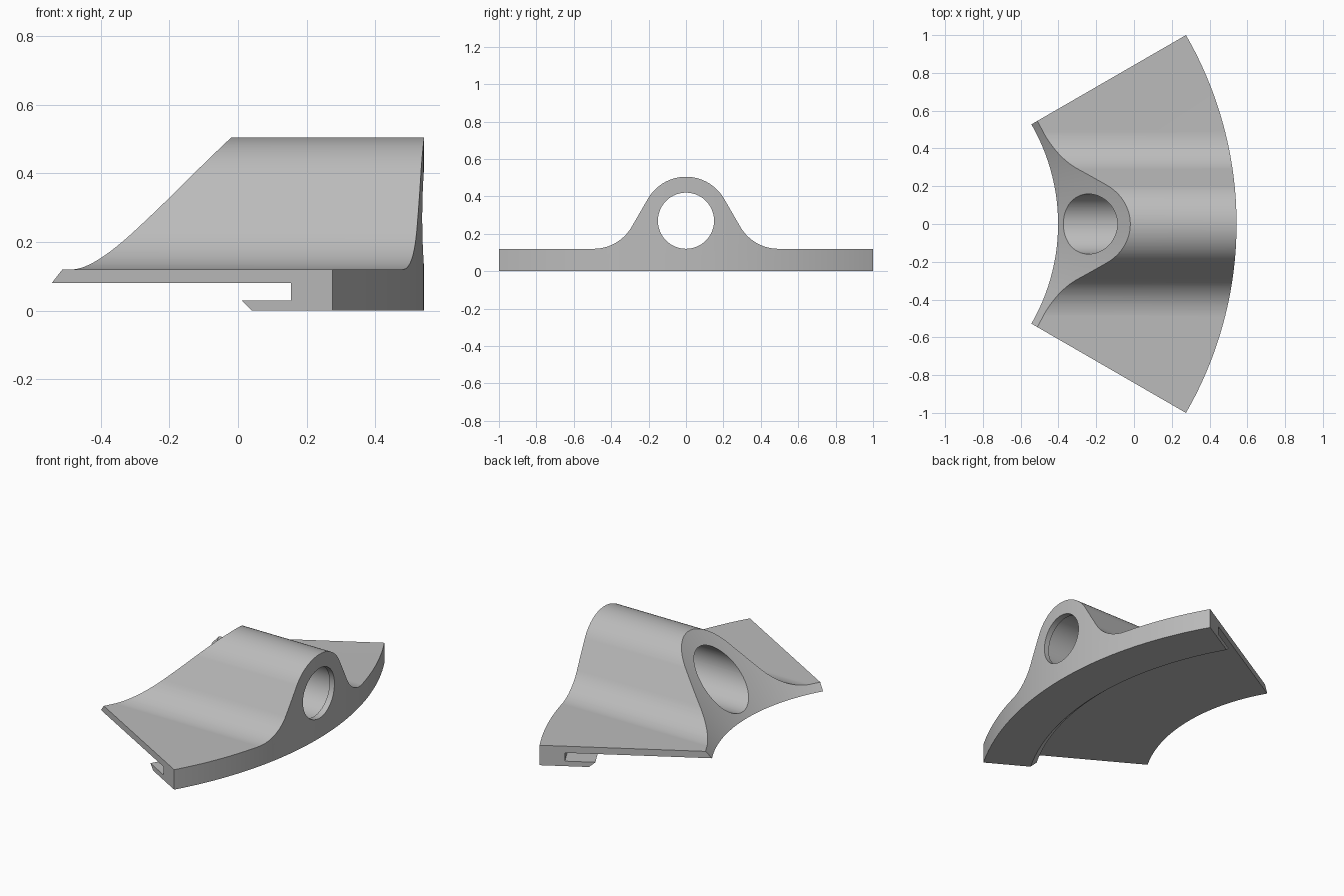
import bpy, bmesh
from math import sin, cos, radians, pi
from mathutils import Matrix, Vector

cube = bpy.data.objects.get("Cube")
if cube:
    bpy.data.objects.remove(cube, do_unlink=True)

AXIS_X = -1.457      # centre of the ring sector
HALF = radians(30)   # half of the sector angle
PLATE = 0.12         # plate top height
HOLE_Z = 0.27        # bore centre height

grey = bpy.data.materials.new("plain grey")
grey.use_nodes = True
colour = (0.5, 0.5, 0.5, 1)
grey.diffuse_color = colour
grey.node_tree.nodes["Principled BSDF"].inputs["Base Color"].default_value = colour


def make_object(name, bm):
    bmesh.ops.recalc_face_normals(bm, faces=bm.faces)
    mesh = bpy.data.meshes.new(name)
    bm.to_mesh(mesh)
    bm.free()
    mesh.materials.append(grey)
    obj = bpy.data.objects.new(name, mesh)
    bpy.context.collection.objects.link(obj)
    return obj


def skin(name, rings):
    """Closed solid through a row of matching cross-sections."""
    bm = bmesh.new()
    rows = [[bm.verts.new(p) for p in ring] for ring in rings]
    n = len(rows[0])
    for a, b in zip(rows, rows[1:]):
        for i in range(n):
            j = (i + 1) % n
            bm.faces.new((a[i], a[j], b[j], b[i]))
    bm.faces.new(rows[0])
    bm.faces.new(rows[-1])
    return make_object(name, bm)


def arc(cy, cz, r, start, end, steps):
    angles = [radians(start + (end - start) * i / steps) for i in range(steps + 1)]
    return [(cy + r * cos(a), cz + r * sin(a)) for a in angles]


def bore(name, r, x0, x1):
    circle = arc(0, HOLE_Z, r, 0, 360, 96)[:-1]
    return skin(name, [[(x, y, z) for y, z in circle] for x in (x0, x1)])


def boolean(target, tool, operation):
    mod = target.modifiers.new(operation.lower(), "BOOLEAN")
    mod.operation = operation
    mod.solver = "EXACT"
    mod.object = tool
    bpy.context.view_layer.objects.active = target
    bpy.ops.object.modifier_apply(modifier=mod.name)
    bpy.data.objects.remove(tool, do_unlink=True)


# Ring sector: radial section with conical inner wall and clip slot underneath
section = [(1.055, 0.08), (1.523, 0.6), (2.0, 0.6), (2.0, 0),
           (1.729, 0), (1.694, 0.03), (1.861, 0.03), (1.861, 0.08)]
steps = 64
turns = [-HALF + 2 * HALF * i / steps for i in range(steps + 1)]
body = skin("bracket_body", [[(AXIS_X + r * cos(t), r * sin(t), z) for r, z in section]
                             for t in turns])

# Upper outline: flat plate, concave fillets and rounded hump, run along x
R = 0.235
fillet_y = 0.494
half = arc(fillet_y, PLATE + R, R, 270, 210, 20) + arc(0, HOLE_Z, R, 30, 90, 20)
outline = [(1.3, -0.1), (1.3, PLATE)] + half
outline += [(-y, z) for y, z in reversed(outline[:-1])]
hump = skin("hump_outline", [[(x, y, z) for y, z in outline] for x in (-1.2, 1.2)])
boolean(body, hump, "INTERSECT")

# Through bore, slightly narrower at the outer mouth
boolean(body, bore("wide_bore", 0.159, -1.1, 0.505), "DIFFERENCE")
boolean(body, bore("narrow_mouth", 0.15, 0.3, 1.1), "DIFFERENCE")

# Smooth curves with crisp edges
bpy.ops.object.select_all(action="DESELECT")
body.select_set(True)
bpy.context.view_layer.objects.active = body
bpy.ops.object.shade_smooth_by_angle(angle=radians(20))
weighted = body.modifiers.new("weighted_normals", "WEIGHTED_NORMAL")
weighted.keep_sharp = True
